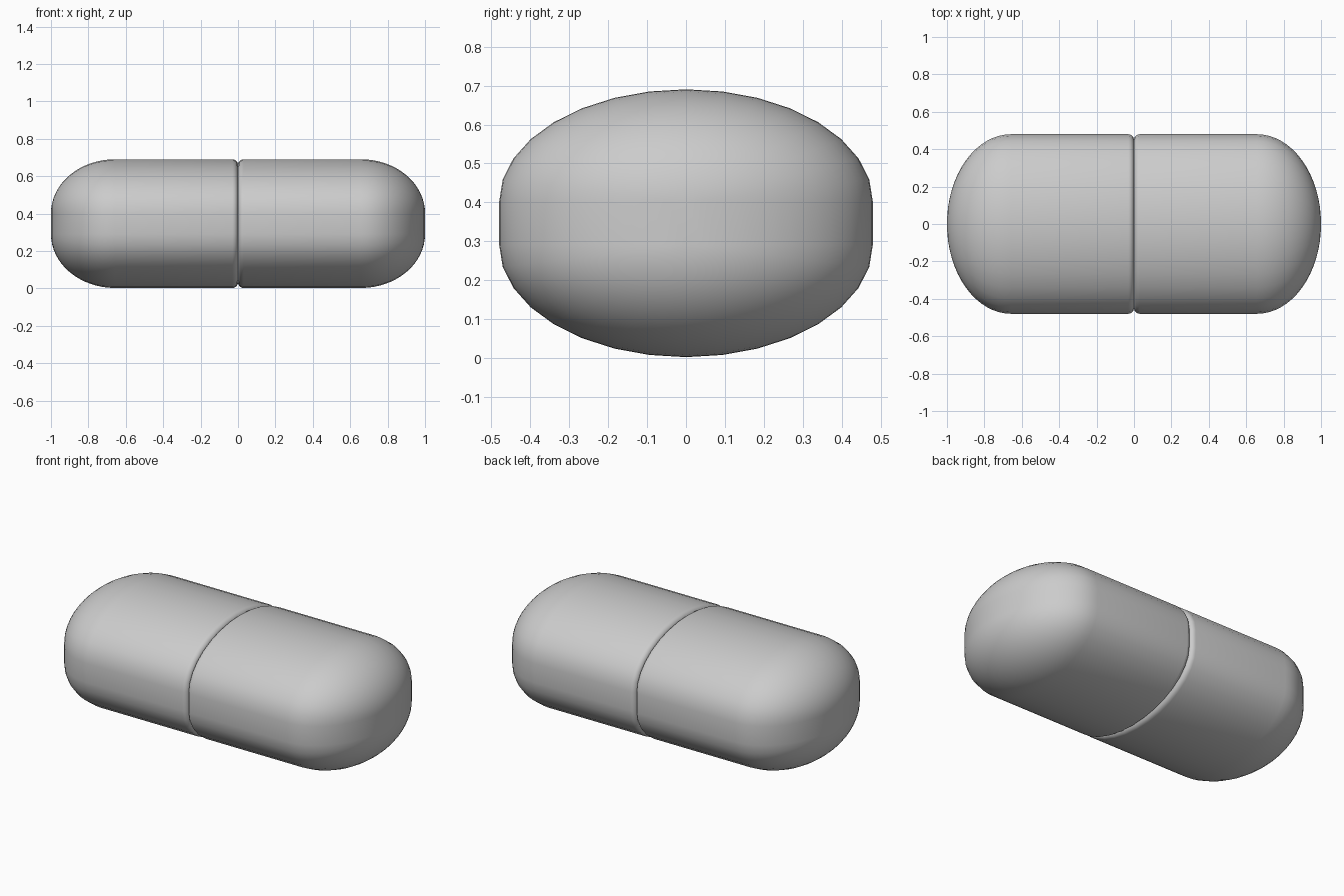
import bpy, bmesh
from math import sin, cos, pi

if "Cube" in bpy.data.objects:
    bpy.data.objects.remove(bpy.data.objects["Cube"])

CZ = 0.3465                  # height of the long axis
A, B, H = 0.48, 0.288, 0.056  # half width, arc height, half of the flat side
DOME_X, DOME_R = 0.657, 0.343
BEVEL = 0.03
N = 16                       # segments per half arc


def section(bm, x, ay, bz):
    """Oval with short flat sides, at position x."""
    pts = []
    for sign in (1, -1):
        for i in range(N + 1):
            t = pi * i / N
            pts.append((sign * ay * cos(t), sign * (H + bz * sin(t))))
    return [bm.verts.new((x, y, CZ + z)) for y, z in pts]


def capsule_half(name, side):
    # profile along the axis: rounded rim, straight wall, dome
    prof = []
    for i in range(6):
        t = pi / 2 * i / 5
        d = BEVEL * (1 - sin(t))
        prof.append((BEVEL * (1 - cos(t)), A - d, B - d))
    for i in range(N + 1):
        t = pi / 2 * i / N
        prof.append((DOME_X + DOME_R * sin(t), A * cos(t), B * cos(t)))

    bm = bmesh.new()
    rings = [section(bm, side * x, a, b) for x, a, b in prof]
    for r, q in zip(rings, rings[1:]):
        for i in range(len(r)):
            j = (i + 1) % len(r)
            bm.faces.new((r[i], r[j], q[j], q[i]))
    bm.faces.new(rings[0])
    bmesh.ops.remove_doubles(bm, verts=bm.verts, dist=1e-5)
    bmesh.ops.recalc_face_normals(bm, faces=bm.faces)

    mesh = bpy.data.meshes.new(name)
    bm.to_mesh(mesh)
    bm.free()
    obj = bpy.data.objects.new(name, mesh)
    bpy.context.collection.objects.link(obj)
    bpy.ops.object.select_all(action='DESELECT')
    obj.select_set(True)
    bpy.context.view_layer.objects.active = obj
    bpy.ops.object.shade_smooth_by_angle(angle=0.6)


# two matching halves meeting at the centre groove
capsule_half("left_capsule_half", -1)
capsule_half("right_capsule_half", 1)
